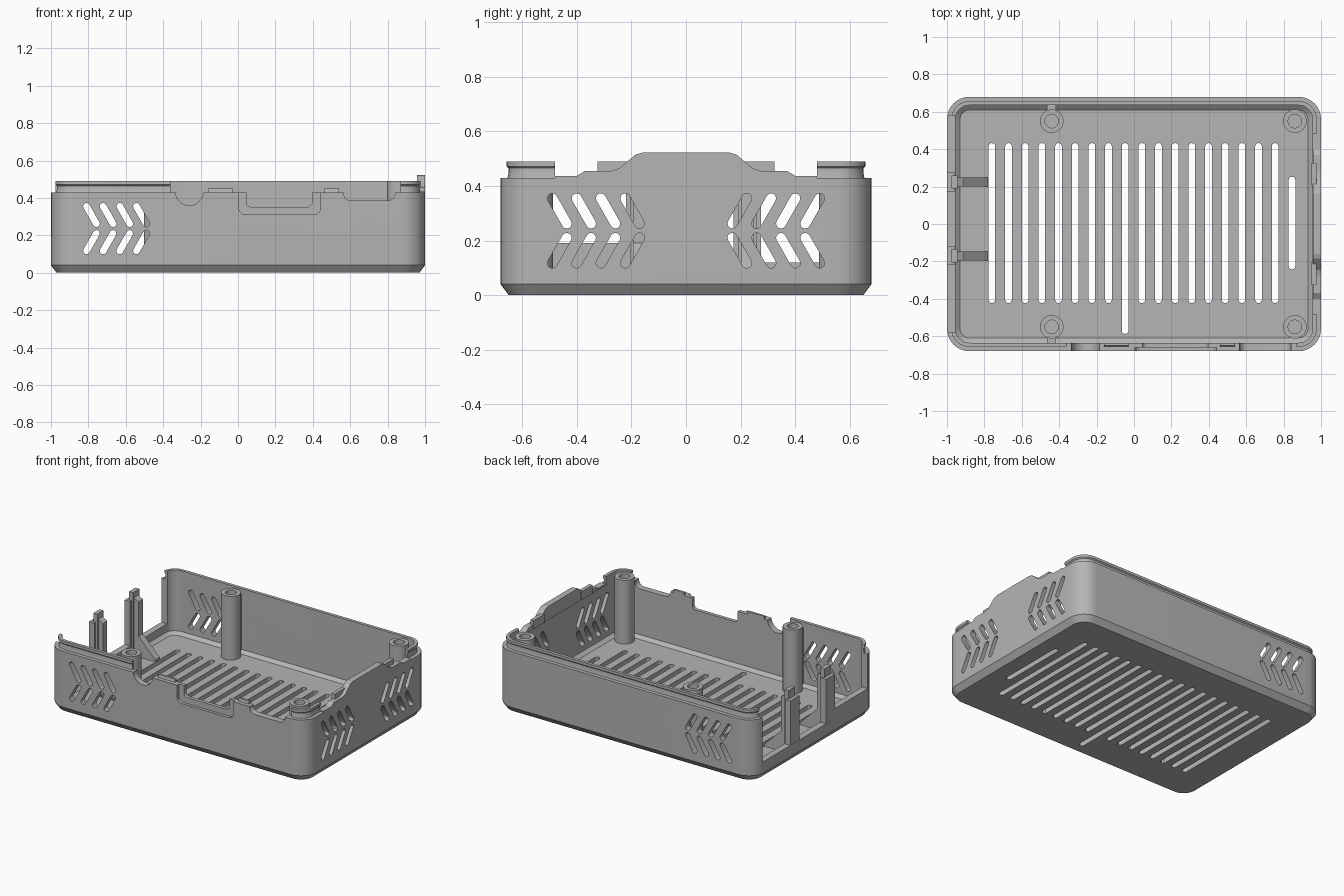
import bpy, bmesh, math

cube = bpy.data.objects.get("Cube")
if cube:
    bpy.data.objects.remove(cube, do_unlink=True)

grey = bpy.data.materials.new("case grey")
grey.use_nodes = True
grey.diffuse_color = (0.46, 0.46, 0.46, 1)
grey.node_tree.nodes["Principled BSDF"].inputs["Base Color"].default_value = (0.46, 0.46, 0.46, 1)

HX, HY, CORNER = 1.0, 0.68, 0.12
RIM, LIP = 0.43, 0.49


# 2D outlines
def rounded(x0, x1, y0, y1, r, n=8):
    pts = []
    corners = ((x1 - r, y1 - r), (x0 + r, y1 - r), (x0 + r, y0 + r), (x1 - r, y0 + r))
    for q, (cx, cy) in enumerate(corners):
        for i in range(n + 1):
            a = (q + i / n) * math.pi / 2
            pts.append((cx + r * math.cos(a), cy + r * math.sin(a)))
    return pts


def box(x0, x1, y0, y1):
    return [(x0, y0), (x1, y0), (x1, y1), (x0, y1)]


def circle(cx, cy, r, n=32):
    return [(cx + r * math.cos(i * math.tau / n), cy + r * math.sin(i * math.tau / n)) for i in range(n)]


def capsule(a, b, width, n=6):
    ang = math.atan2(b[1] - a[1], b[0] - a[0])
    pts = []
    for (cx, cy), start in ((b, ang - math.pi / 2), (a, ang + math.pi / 2)):
        for i in range(n + 1):
            t = start + math.pi * i / n
            pts.append((cx + width / 2 * math.cos(t), cy + width / 2 * math.sin(t)))
    return pts


# Solids
def add_rings(bm, rings):
    loops = [[bm.verts.new(p) for p in ring] for ring in rings]
    n = len(loops[0])
    for lo, hi in zip(loops, loops[1:]):
        for i in range(n):
            bm.faces.new((lo[i], lo[(i + 1) % n], hi[(i + 1) % n], hi[i]))
    bm.faces.new(loops[0][::-1])
    bm.faces.new(loops[-1])


def finish(bm, name):
    bmesh.ops.recalc_face_normals(bm, faces=bm.faces)
    mesh = bpy.data.meshes.new(name)
    bm.to_mesh(mesh)
    bm.free()
    mesh.materials.append(grey)
    ob = bpy.data.objects.new(name, mesh)
    bpy.context.collection.objects.link(ob)
    return ob


def prisms(name, axis, lo, hi, outlines):
    place = {"x": lambda u, v, w: (w, u, v),
             "y": lambda u, v, w: (u, w, v),
             "z": lambda u, v, w: (u, v, w)}[axis]
    bm = bmesh.new()
    for pts in outlines:
        add_rings(bm, [[place(u, v, w) for u, v in pts] for w in (lo, hi)])
    return finish(bm, name)


def tray(name, levels):
    bm = bmesh.new()
    add_rings(bm, [[(x, y, z) for x, y in rounded(d - HX, HX - d, d - HY, HY - d, CORNER - d)]
                   for z, d in levels])
    return finish(bm, name)


def select(ob):
    bpy.ops.object.select_all(action="DESELECT")
    ob.select_set(True)
    bpy.context.view_layer.objects.active = ob


def cut(ob, cutter):
    cutter.hide_render = True
    mod = ob.modifiers.new("cut", "BOOLEAN")
    mod.operation, mod.solver, mod.object = "DIFFERENCE", "EXACT", cutter
    select(ob)
    bpy.ops.object.modifier_apply(modifier=mod.name)
    bpy.data.objects.remove(cutter, do_unlink=True)


def smooth(ob):
    select(ob)
    bpy.ops.object.shade_smooth_by_angle(angle=math.radians(30))


# Tray with chamfered base, stepped lip and snap groove
case = tray("case_body", [(0, 0.03), (0.04, 0), (RIM, 0), (RIM, 0.026), (0.45, 0.03),
                          (0.465, 0.03), (0.472, 0.023), (LIP, 0.023)])
cut(case, tray("cavity", [(0.045, 0.07), (0.065, 0.045), (0.7, 0.045)]))

# Floor slots, one of them longer, plus a short one at the end
slots = []
for i in range(18):
    x = -0.76 + i * 0.0891
    slots.append(capsule((x, -0.57 if i == 8 else -0.405), (x, 0.415), 0.036))
slots.append(capsule((0.845, -0.225), (0.845, 0.235), 0.036))
cut(case, prisms("floor_slots", "z", -0.1, 0.1, slots))


# Chevron vents
def chevrons(start, direction):
    out = []
    for i in range(4):
        u = start + direction * i * 0.089
        for z_out, z_in in ((0.355, 0.262), (0.117, 0.21)):
            out.append(capsule((u, z_out), (u + direction * 0.053, z_in), 0.036))
    return out


cut(case, prisms("long_side_vents", "y", -0.8, 0.8, chevrons(-0.81, 1)))
cut(case, prisms("end_vents", "x", 0.9, 1.1, chevrons(-0.49, 1) + chevrons(0.49, -1)))

# Front lip removed, leaving two low tabs
TAB = 0.45
front_gap = [(-0.36, RIM), (-0.16, RIM), (-0.16, TAB), (-0.03, TAB), (-0.03, RIM),
             (0.46, RIM), (0.46, TAB), (0.54, TAB), (0.54, RIM), (0.87, RIM),
             (0.87, 0.6), (-0.36, 0.6)]
cut(case, prisms("front_gap", "y", -0.8, -0.6, [front_gap]))

# Port openings in the front wall
cut(case, prisms("port_openings", "y", -0.8, -0.6, [
    circle(-0.26, 0.435, 0.075), rounded(0.045, 0.395, 0.352, 0.6, 0.025),
    rounded(0.565, 0.84, 0.385, 0.6, 0.04)]))
cut(case, prisms("port_recess", "y", -0.8, -0.66, [rounded(0.005, 0.44, 0.31, 0.6, 0.035)]))

# Open left end with a stepped sill
sill = [(-0.58, 0.19), (-0.17, 0.19), (-0.17, 0.12), (0.58, 0.12), (0.58, 0.6), (-0.58, 0.6)]
cut(case, prisms("left_opening", "x", -1.1, -0.9, [sill]))

# Right lip cleared for the raised panel
cut(case, prisms("right_gap", "x", 0.9, 1.1, [box(-0.48, 0.48, RIM, 0.6)]))
smooth(case)

# Raised end panel with sloping shoulders
half = [(0.48, RIM), (0.48, 0.437), (0.40, 0.437), (0.37, 0.455), (0.275, 0.455), (0.245, 0.464),
        (0.185, 0.515), (0.16, 0.522)]
panel = half + [(-y, z) for y, z in reversed(half)]
prisms("raised_end_panel", "x", 0.957, 1.0, [panel])
prisms("end_lip_tabs", "x", 0.95, 0.976, [box(s - 0.06, s + 0.06, RIM, LIP) for s in (-0.265, 0.265)])

# Screw standoffs with blind holes, ribbed to the long walls
centres = [(x, y) for x in (-0.44, 0.86) for y in (-0.55, 0.55)]
standoffs = prisms("screw_standoffs", "z", 0.04, LIP, [circle(x, y, 0.063) for x, y in centres])
cut(standoffs, prisms("screw_holes", "z", 0.2, 0.6, [circle(x, y, 0.036) for x, y in centres]))
smooth(standoffs)
prisms("standoff_ribs", "z", 0.04, 0.45,
       [box(-0.464, -0.416, y - 0.02, y + 0.02) for y in (-0.622, 0.622)])

# Left end posts: outer plate, inner tongue and a sloped gusset
for side, y, base in (("front", -0.17, 0.1), ("back", 0.225, 0.1)):
    prisms(side + "_post_plate", "z", base, RIM, [box(-0.999, -0.957, y - 0.05, y + 0.05)])
    prisms(side + "_post_tongue", "z", base, LIP, [box(-0.975, -0.945, y - 0.035, y + 0.035)])
    gusset = [(-0.96, 0.04), (-0.78, 0.04), (-0.78, 0.06), (-0.91, 0.19), (-0.91, 0.43), (-0.96, 0.46)]
    prisms(side + "_post_gusset", "y", y - 0.024, y + 0.024, [gusset])
